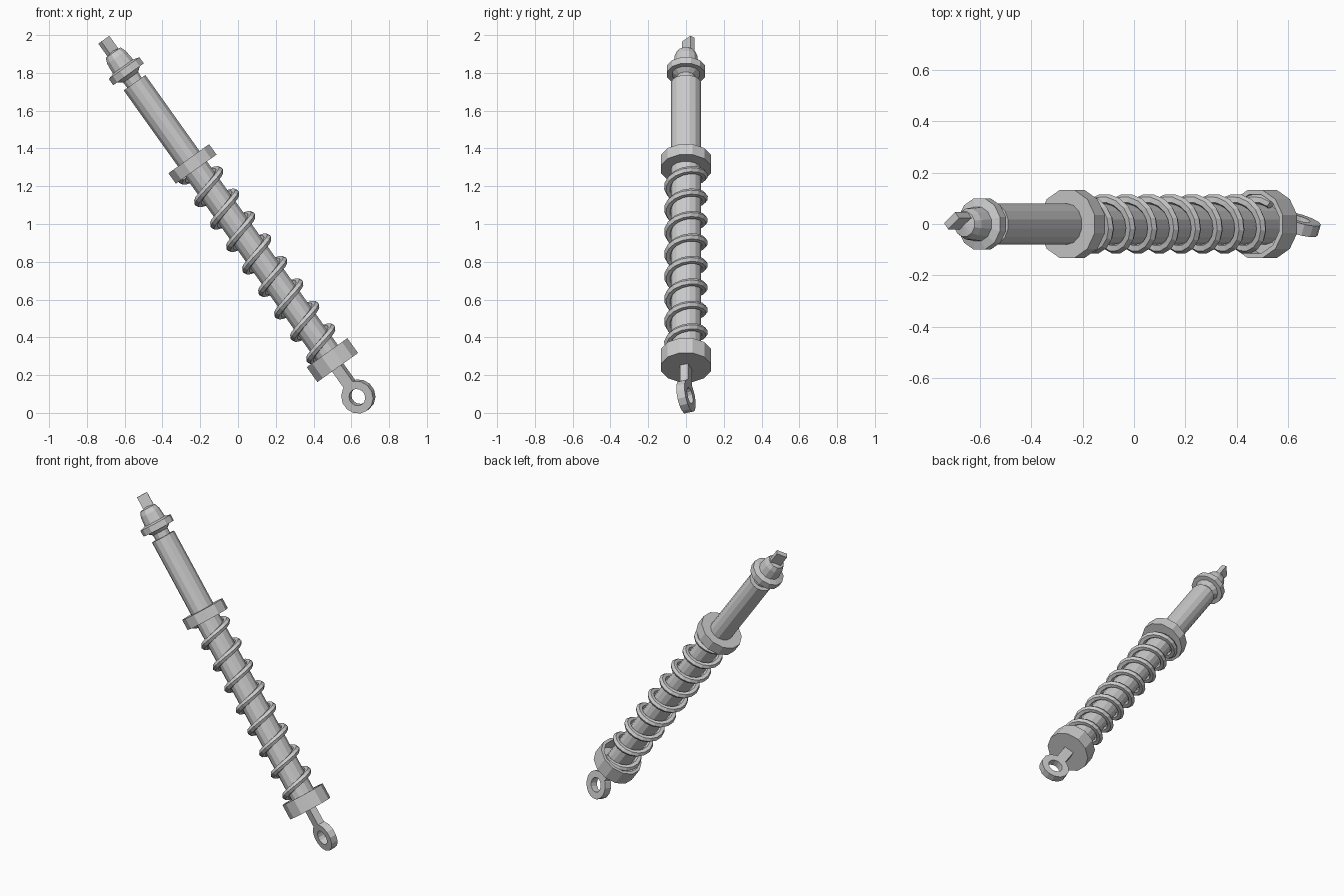
import bpy, bmesh
from math import sin, cos, pi, radians
from mathutils import Matrix

if "Cube" in bpy.data.objects:
    bpy.data.objects.remove(bpy.data.objects["Cube"])

# Local frame: z runs along the strut, origin at the lower eye centre
FRAME = Matrix.Translation((0.637, 0, 0.087)) @ Matrix.Rotation(radians(-35.5), 4, 'Y')


def finish(name, bm, local=Matrix.Identity(4)):
    bmesh.ops.remove_doubles(bm, verts=bm.verts, dist=1e-5)
    bmesh.ops.recalc_face_normals(bm, faces=bm.faces)
    me = bpy.data.meshes.new(name)
    bm.to_mesh(me)
    bm.free()
    ob = bpy.data.objects.new(name, me)
    bpy.context.collection.objects.link(ob)
    ob.matrix_world = FRAME @ local
    return ob


def lathe(name, profile, sides=12, sx=1.0, local=Matrix.Identity(4), closed=False):
    """Revolve (radius, height) points about local z."""
    bm = bmesh.new()
    rings = []
    for i in range(sides):
        a = 2 * pi * (i + 0.5) / sides
        rings.append([bm.verts.new((r * cos(a) * sx, r * sin(a), z)) for r, z in profile])
    n = len(profile)
    for i in range(sides):
        A, B = rings[i], rings[(i + 1) % sides]
        for j in range(n if closed else n - 1):
            k = (j + 1) % n
            bm.faces.new((A[j], B[j], B[k], A[k]))
    return finish(name, bm, local)


def box(name, size, centre, twist):
    bm = bmesh.new()
    bmesh.ops.create_cube(bm, size=1)
    bmesh.ops.scale(bm, vec=size, verts=bm.verts)
    bmesh.ops.translate(bm, vec=centre, verts=bm.verts)
    return finish(name, bm, Matrix.Rotation(radians(twist), 4, 'Z'))


def coil(name, radius, wire, pitch, z0, start, end, steps=16, sides=6):
    """Helix swept with a round wire, start and end given in turns."""
    bm = bmesh.new()
    count = int((end - start) * steps)
    prev = None
    for i in range(count + 1):
        t = start + (end - start) * i / count
        a, z = 2 * pi * t, z0 + pitch * t
        ring = []
        for j in range(sides):
            b = 2 * pi * j / sides
            r = radius + wire * cos(b)
            ring.append(bm.verts.new((r * cos(a), r * sin(a), z + wire * sin(b))))
        if prev:
            for j in range(sides):
                k = (j + 1) % sides
                bm.faces.new((prev[j], prev[k], ring[k], ring[j]))
        else:
            bm.faces.new(ring)
        prev = ring
    bm.faces.new(prev)
    return finish(name, bm)


# Lower mounting eye and its shank, twisted about the strut axis
eye_turn = Matrix.Rotation(radians(-20), 4, 'Z') @ Matrix.Rotation(pi / 2, 4, 'X')
lathe("lower_eye", [(0.045, -0.023), (0.088, -0.023), (0.088, 0.023), (0.045, 0.023)],
      14, local=eye_turn, closed=True)
box("eye_shank", (0.062, 0.046, 0.145), (0, 0, 0.142), -20)

# Lower spring cup, open towards the spring
lathe("lower_cup", [(0, 0.188), (0.137, 0.188), (0.137, 0.285), (0.118, 0.285),
                    (0.118, 0.215), (0, 0.215)])

# Main damper tube
lathe("damper_tube", [(0, 0.2), (0.08, 0.2), (0.08, 2.04), (0, 2.04)], 14, sx=0.9)

# Upper spring collar
lathe("upper_collar", [(0, 1.478), (0.137, 1.478), (0.137, 1.546), (0, 1.546)])

# Coil spring
coil("spring", 0.096, 0.021, 0.146, 0.379, -0.85, 7.6)

# Neck, flange and dome of the upper mount
lathe("upper_mount", [(0, 2.02), (0.048, 2.02), (0.05, 2.075), (0.075, 2.095), (0.103, 2.095),
                      (0.103, 2.135), (0.068, 2.145), (0.062, 2.205), (0.05, 2.235), (0, 2.245)])

# Flat tab at the top end
box("upper_tab", (0.068, 0.03, 0.13), (0.008, 0.01, 2.255), 40)
